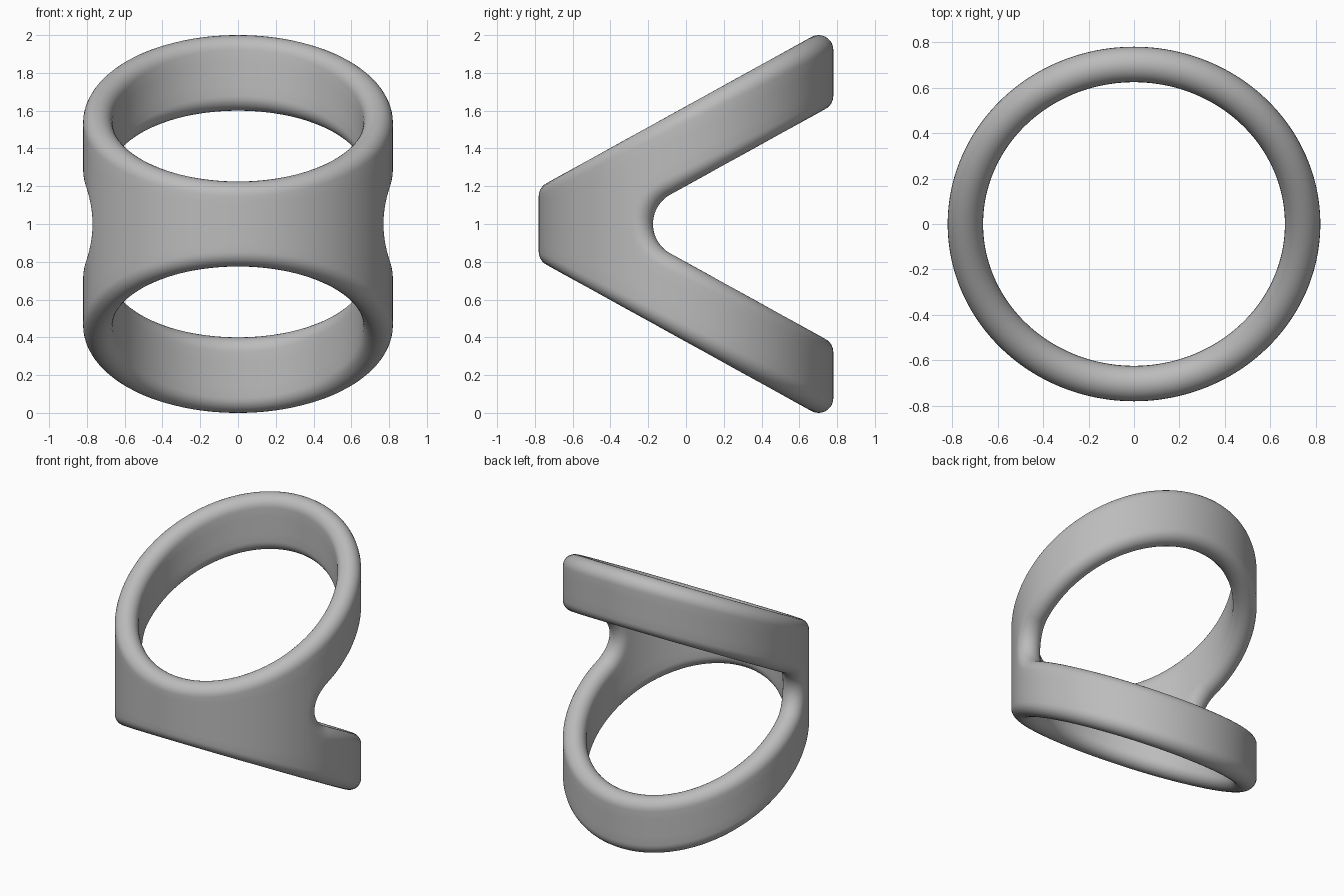
import bpy
from math import sin, cos, tan, asin, acos, pi, radians
from mathutils import Vector

cube = bpy.data.objects.get("Cube")
if cube:
    bpy.data.objects.remove(cube, do_unlink=True)

# Main sizes: mid-wall ellipse, rim radius and the slope of the two bands
MID_X, MID_Y = 0.742, 0.702
RIM = 0.078
TILT = radians(28.9)
SLOPE = tan(TILT)
TOP_Z = 0.5345        # band top rim centre at y = 0, above mid height
NOTCH_Z = 0.2905      # band lower rim centre at y = 0
NOTCH_R = 0.256       # radius of the rounded notch end
NOTCH_Y = -NOTCH_Z / SLOPE + NOTCH_R / sin(TILT)
ALPHA_END = pi / 2 - TILT
RIM_STEPS, WALL_STEPS = 14, 4
UP = Vector((0, 0, 1))


def spread(start, end, count):
    return [start + (end - start) * i / count for i in range(count + 1)]


# Columns around the right half: solid front, notch curve, then two bands.
# Each column is (ellipse angle, notch angle or None).
tip = asin((NOTCH_Y - NOTCH_R) / MID_Y)
arc_end = asin((NOTCH_Y - NOTCH_R * cos(ALPHA_END)) / MID_Y)
columns = [(t, None) for t in spread(-pi / 2, tip, 36)[:-1]]
columns += [(asin((NOTCH_Y - NOTCH_R * cos(a)) / MID_Y), a)
            for a in spread(0, ALPHA_END, 16)]
columns += [(t, ALPHA_END) for t in spread(arc_end, pi / 2, 52)[1:]]


def rim_points(centre, normal, alpha, side):
    """Half circle from the outer wall over the edge to the inner wall."""
    along = UP.cross(normal)
    tangent = (along * sin(alpha) + UP * along.y * cos(alpha)).normalized()
    out = normal.cross(tangent) * side
    return [centre + RIM * (normal * cos(p) + out * sin(p))
            for p in spread(0, pi, RIM_STEPS)]


def column_points(angle, alpha):
    x, y = MID_X * cos(angle), MID_Y * sin(angle)
    normal = Vector((x / MID_X ** 2, y / MID_Y ** 2, 0)).normalized()
    top = TOP_Z + SLOPE * y
    if alpha is None:
        low = 0
    elif alpha < ALPHA_END:
        low = NOTCH_R * sin(alpha)
    else:
        low = NOTCH_Z + SLOPE * y
    base = Vector((x, y, 0))
    heights = spread(low, top, WALL_STEPS)
    points = [base + normal * RIM + UP * z for z in heights[:-1]]
    points += rim_points(base + UP * top, normal, ALPHA_END, 1)
    points += [base - normal * RIM + UP * z for z in reversed(heights[:-1])]
    if alpha is not None:
        points += rim_points(base + UP * low, normal, alpha, -1)[-2:0:-1]
    return points


verts, faces, previous = [], [], None
for angle, alpha in columns:
    points = column_points(angle, alpha)
    ids = list(range(len(verts), len(verts) + len(points)))
    verts += points
    if previous:
        closed = len(previous) == len(ids)
        n = len(previous)
        for i in range(n if closed and alpha is not None else n - 1):
            j = (i + 1) % n
            faces.append((previous[i], ids[i], ids[j], previous[j]))
    previous = ids

mesh = bpy.data.meshes.new("split_ring_band")
mesh.from_pydata(verts, [], faces)
mesh.update()
ring = bpy.data.objects.new("split_ring_band", mesh)
ring.location.z = 1
bpy.context.collection.objects.link(ring)

# Mirror the quarter to the left side and to the lower band
mirror = ring.modifiers.new("mirror", 'MIRROR')
mirror.use_axis = (True, False, True)
mirror.merge_threshold = 0.0005

# Plain grey material
grey = bpy.data.materials.new("plain_grey")
grey.use_nodes = True
colour = (0.5, 0.5, 0.5, 1)
grey.diffuse_color = colour
grey.node_tree.nodes["Principled BSDF"].inputs["Base Color"].default_value = colour
mesh.materials.append(grey)

bpy.ops.object.select_all(action='DESELECT')
ring.select_set(True)
bpy.context.view_layer.objects.active = ring
bpy.ops.object.modifier_apply(modifier=mirror.name)
bpy.ops.object.shade_smooth_by_angle(angle=radians(40))
